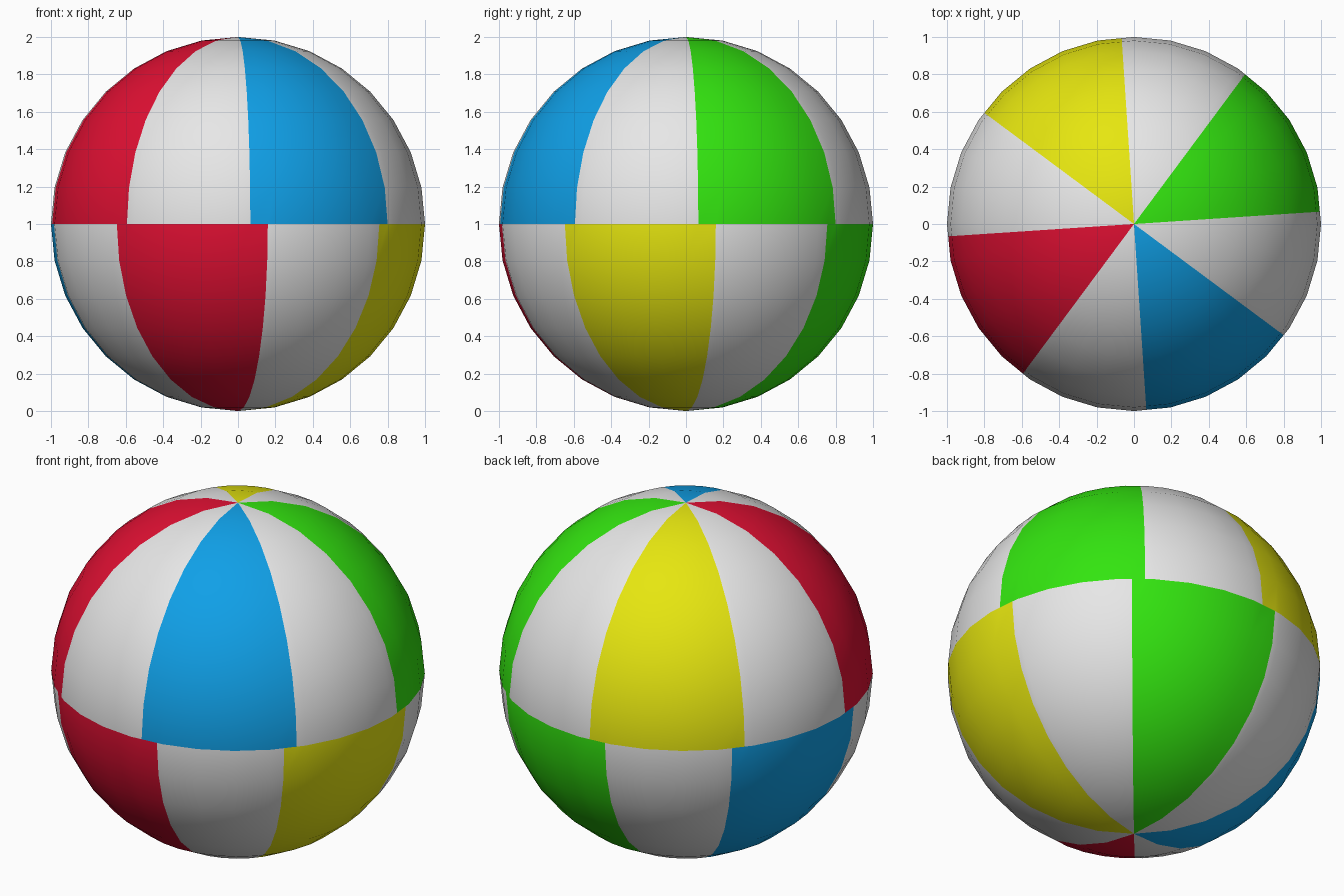
import bpy, bmesh, math
from mathutils import Vector

if "Cube" in bpy.data.objects:
    bpy.data.objects.remove(bpy.data.objects["Cube"])

COLOURS = [
    ("white", (0.80, 0.80, 0.80, 1)),
    ("green", (0.033, 0.78, 0.005, 1)),
    ("yellow", (0.79, 0.79, 0.005, 1)),
    ("red", (0.75, 0.005, 0.033, 1)),
    ("blue", (0.005, 0.35, 0.80, 1)),
]
# Coloured panels repeat every 90 degrees: (start, end, colour order anticlockwise)
UPPER = (3.8, 53.4, [1, 2, 3, 4])
LOWER = (49.4, 99.2, [1, 4, 3, 2])

# Ball: 32 x 16 sphere resting on the ground
bm = bmesh.new()
bmesh.ops.create_uvsphere(bm, u_segments=32, v_segments=16, radius=1.0)

# Cut the panel seams into each hemisphere
for side, (start, end, _) in ((1, UPPER), (-1, LOWER)):
    for angle in (start, end, start + 90, end + 90):
        a = math.radians(angle)
        faces = [f for f in bm.faces if f.calc_center_median().z * side > 0]
        edges = {e for f in faces for e in f.edges}
        verts = {v for f in faces for v in f.verts}
        bmesh.ops.bisect_plane(bm, geom=faces + list(edges) + list(verts), dist=1e-5,
                               plane_co=(0, 0, 0), plane_no=(-math.sin(a), math.cos(a), 0))

# Colour the panels by direction
for f in bm.faces:
    c = f.calc_center_median()
    start, end, order = UPPER if c.z > 0 else LOWER
    turn = (math.degrees(math.atan2(c.y, c.x)) - start) % 360
    f.material_index = order[int(turn // 90)] if turn % 90 < end - start else 0
    f.smooth = True

bmesh.ops.translate(bm, verts=bm.verts, vec=Vector((0, 0, 1)))
mesh = bpy.data.meshes.new("beach_ball")
bm.to_mesh(mesh)
bm.free()

for name, colour in COLOURS:
    mat = bpy.data.materials.new(name)
    mat.diffuse_color = colour
    mat.use_nodes = True
    mat.node_tree.nodes["Principled BSDF"].inputs["Base Color"].default_value = mat.diffuse_color
    mesh.materials.append(mat)

ball = bpy.data.objects.new("beach_ball", mesh)
bpy.context.collection.objects.link(ball)
